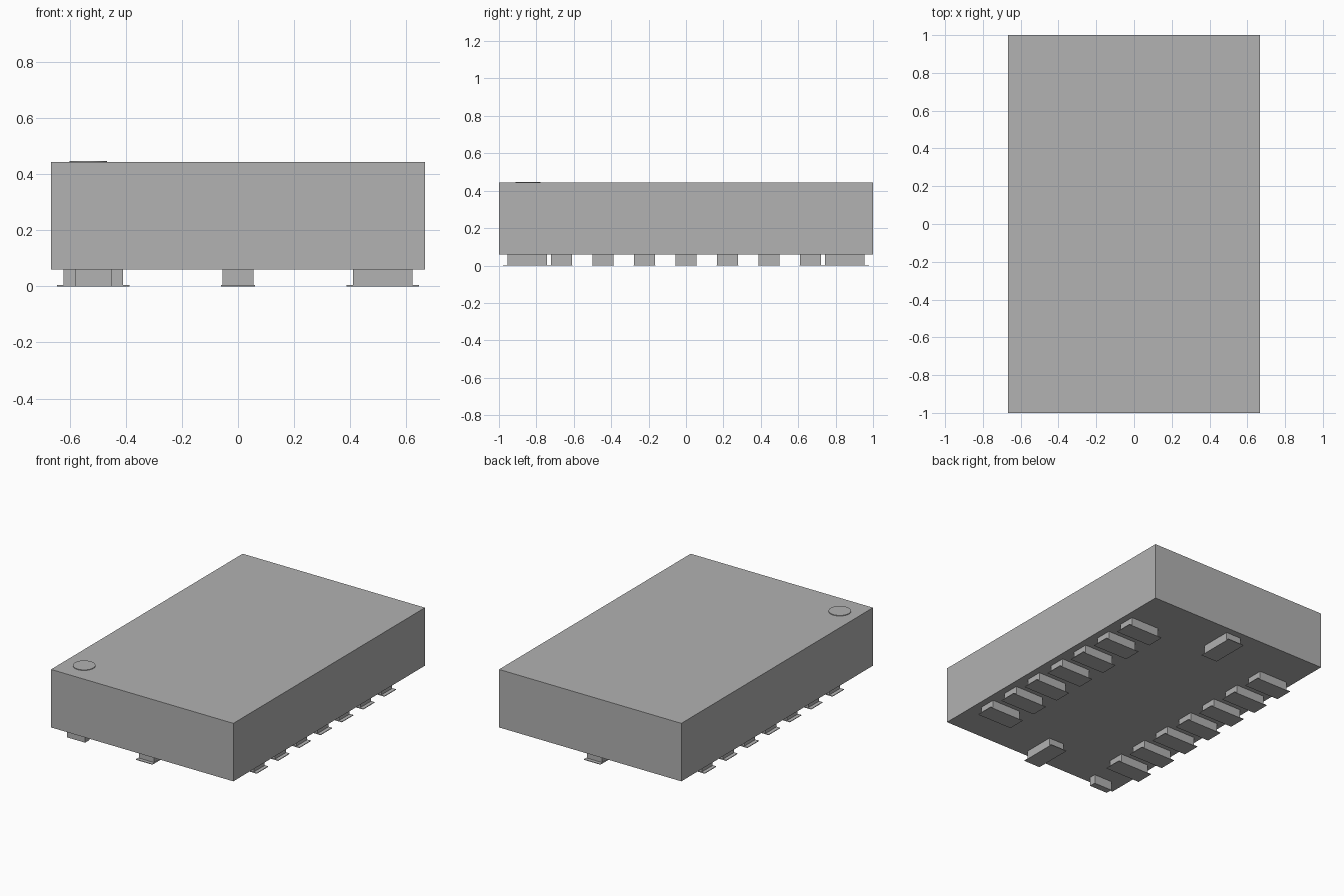
import bpy
import bmesh
from mathutils import Matrix

default = bpy.data.objects.get("Cube")
if default:
    bpy.data.objects.remove(default, do_unlink=True)

GREY = (0.445, 0.445, 0.445, 1)
grey = bpy.data.materials.new("package_grey")
grey.use_nodes = True
grey.diffuse_color = GREY
grey.node_tree.nodes["Principled BSDF"].inputs["Base Color"].default_value = GREY

BASE = 0.06      # underside of the body
PLATE = 0.004    # thickness of the solder plates


def finish(name, bm):
    mesh = bpy.data.meshes.new(name)
    bm.to_mesh(mesh)
    bm.free()
    mesh.materials.append(grey)
    obj = bpy.data.objects.new(name, mesh)
    bpy.context.collection.objects.link(obj)
    return obj


def box(name, x, y, size_x, size_y, z0, z1):
    bm = bmesh.new()
    place = Matrix.Translation((x, y, (z0 + z1) / 2)) @ Matrix.Diagonal((size_x, size_y, z1 - z0, 1))
    bmesh.ops.create_cube(bm, size=1, matrix=place)
    return finish(name, bm)


def pad(name, x, y, size_x, size_y, grow_x, grow_y):
    """A terminal post standing on a slightly larger thin plate."""
    box(name + "_post", x, y, size_x, size_y, PLATE, BASE)
    box(name + "_plate", x, y, size_x + grow_x, size_y + grow_y, 0, PLATE)


# Body
box("body", 0, 0, 1.332, 2, BASE, 0.443)

# Rows of seven terminals along both long sides
for side, sign in (("left", 1), ("right", -1)):
    for i in range(7):
        pad(f"{side}_terminal_{i + 1}", sign * 0.516, (i - 3) * 0.222, 0.211, 0.111, 0.048, 0.008)

# One terminal in the middle of each short side
for end, sign in (("front", -1), ("back", 1)):
    pad(f"{end}_terminal", 0, sign * 0.85, 0.111, 0.211, 0.01, 0.048)

# Small orientation tab under the front right corner
box("orientation_tab", -0.515, -0.933, 0.133, 0.044, 0, BASE)

# Round marker on the top
bm = bmesh.new()
bmesh.ops.create_cone(bm, cap_ends=True, segments=48, radius1=0.067, radius2=0.067,
                      depth=0.006, matrix=Matrix.Translation((-0.533, -0.844, 0.444)))
marker = finish("round_marker", bm)
bpy.ops.object.select_all(action="DESELECT")
marker.select_set(True)
bpy.context.view_layer.objects.active = marker
bpy.ops.object.shade_smooth_by_angle()
